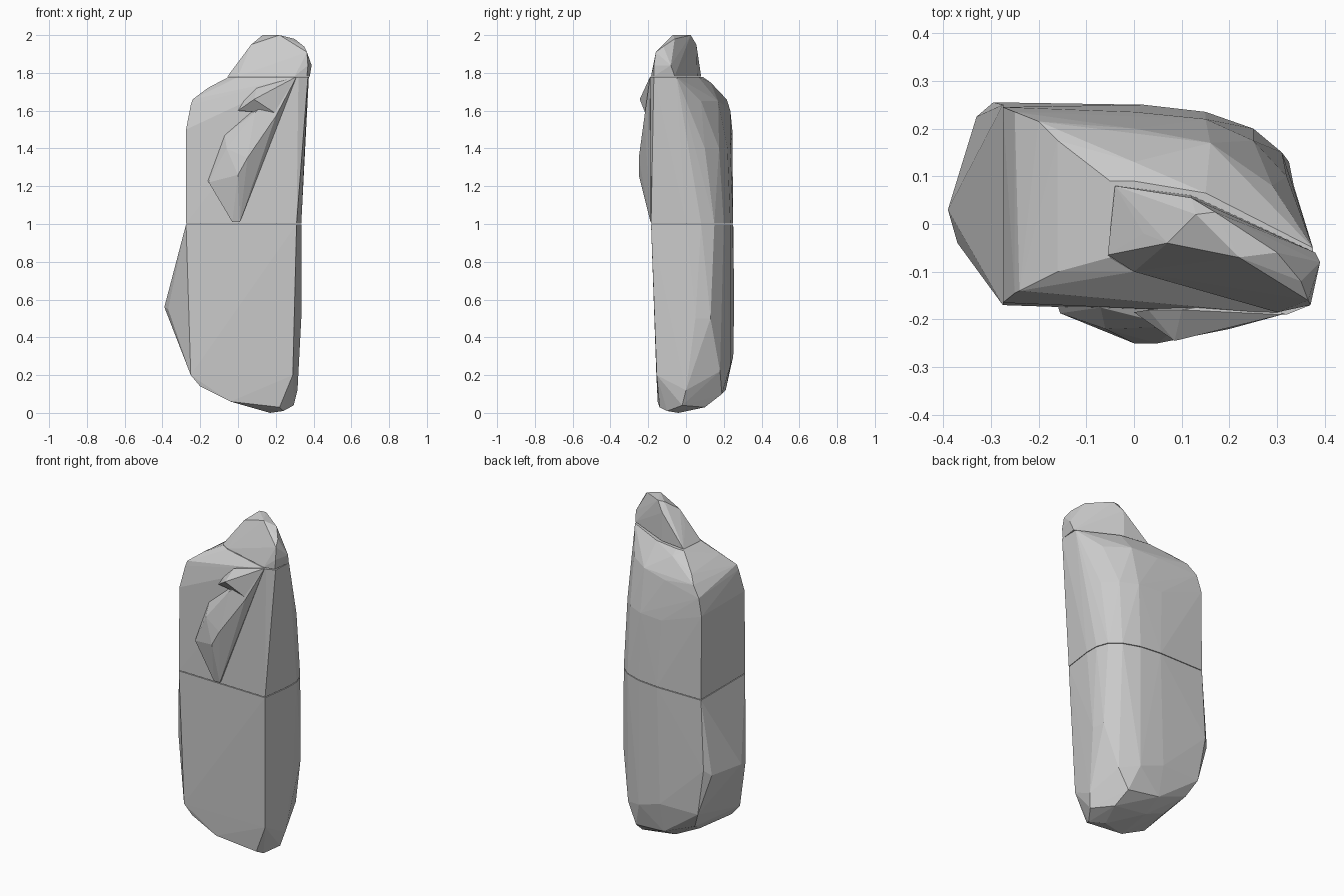
import bpy
import bmesh

# Remove the default object
default_object = bpy.data.objects.get("Cube")
if default_object:
    bpy.data.objects.remove(default_object, do_unlink=True)


def make_material(name, colour):
    """One plain colour, shown in the viewport and in a render."""
    material = bpy.data.materials.new(name)
    material.use_nodes = True
    material.diffuse_color = colour
    shader = material.node_tree.nodes["Principled BSDF"]
    shader.inputs["Base Color"].default_value = colour
    shader.inputs["Roughness"].default_value = 0.8
    return material


def at_height(outline, height):
    """Lift a flat outline of x, y pairs to one height."""
    return [(x, y, height) for x, y in outline]


def make_faceted_block(name, corners, material):
    """Wrap the corner points in a closed, flat-shaded convex shell."""
    mesh = bpy.data.meshes.new(name)
    shell = bmesh.new()
    for corner in corners:
        shell.verts.new(corner)
    shell.verts.ensure_lookup_table()
    hull = bmesh.ops.convex_hull(shell, input=shell.verts[:], use_existing_faces=False)

    # Drop the points that ended up inside the shell
    leftovers = set(hull["geom_interior"]) | set(hull["geom_unused"])
    loose = [item for item in leftovers if isinstance(item, bmesh.types.BMVert)]
    bmesh.ops.delete(shell, geom=loose, context="VERTS")
    bmesh.ops.recalc_face_normals(shell, faces=shell.faces[:])

    for face in shell.faces:
        face.smooth = False
    shell.to_mesh(mesh)
    shell.free()
    mesh.materials.append(material)
    block = bpy.data.objects.new(name, mesh)
    bpy.context.scene.collection.objects.link(block)
    return block


grey = make_material("plain grey", (0.6, 0.6, 0.6, 1.0))

# Outline shared by the lower and upper body where they meet
waist = [
    (-.275, -.17), (.31, -.185), (.335, 0), (.335, .08), (.31, .15),
    (.25, .2), (.15, .235), (.02, .25), (-.275, .25),
]

# Outline of the neck, under the head
neck = [
    (-.05, -.07), (.0, -.1), (.32, -.19), (.37, -.17),
    (.375, -.05), (.15, .065), (0, .09), (-.05, .09),
]

# Lower body: flat front, rounded base and a bulge on one side
front_edge = [
    (-.25, -.157, .2), (-.2, -.15, .14), (-.04, -.15, .06),
    (.22, -.14, .03), (.29, -.155, .2),
]
base = [
    (.17, -.04, 0), (.24, -.1, .01), (.295, -.02, .04), (.315, 0, .12),
    (.22, .1, .03), (0, .1, .06), (-.15, .08, .13), (.2, .19, .1),
    (0, .21, .12), (-.2, .2, .2), (.26, .18, .22), (.15, .235, .25),
    (0, .25, .3), (-.25, .245, .3),
]
bulge = [
    (-.39, .03, .56), (-.37, -.04, .55), (-.33, .225, .55), (-.295, .255, .58),
]
flank = [(.335, .05, .5), (.325, .13, .5)]
make_faceted_block(
    "lower_body", at_height(waist, .998) + front_edge + base + bulge + flank, grey)

# Upper body: shoulder slopes from the side up to the neck
shoulder = [
    (-.275, -.165, 1.5), (-.275, .245, 1.5), (-.25, -.145, 1.63),
    (-.24, -.14, 1.66), (-.25, .235, 1.6), (-.2, .215, 1.66),
    (-.16, -.1, 1.72), (-.16, .175, 1.7),
]
upper_back = [
    (0, .235, 1.4), (.15, .22, 1.4), (0, .2, 1.63), (.16, .17, 1.65),
    (.25, .175, 1.4), (.32, .1, 1.4), (0, .13, 1.75), (.29, .08, 1.65),
]
make_faceted_block(
    "upper_body",
    at_height(waist, 1.002) + at_height(neck, 1.778) + shoulder + upper_back, grey)

# Head: wedge with a rounded crest leaning to one side
crest = [
    (.02, -.02, 1.88), (.07, -.04, 1.95), (.13, .02, 2), (.17, .025, 2),
    (.22, -.07, 2), (.3, -.06, 1.98), (.35, -.12, 1.94), (.365, -.16, 1.91),
    (.39, -.08, 1.84), (.37, -.17, 1.84), (.12, .055, 1.95),
]
head_base = [
    (-.055, -.065), (0, -.1), (.3, -.185), (.365, -.17),
    (.38, -.06), (.12, .06), (0, .075), (-.04, .08),
]
make_faceted_block("head", at_height(head_base, 1.782) + crest, grey)

# Long front fold running from the neck down to the waist
long_fold = [
    (.31, -.19, 1.78), (.3, -.15, 1.76), (.01, -.17, 1.01), (.01, -.188, 1.01),
    (-.03, -.187, 1.01), (-.16, -.17, 1.23), (-.155, -.187, 1.22),
    (-.07, -.175, 1.47), (.08, -.18, 1.6), (.09, -.215, 1.59),
    (.2, -.22, 1.57), (0, -.25, 1.26), (.05, -.25, 1.35), (-.06, -.22, 1.4),
]
make_faceted_block("long_fold", long_fold, grey)

# Short front fold sitting above it
short_fold = [
    (.31, -.19, 1.78), (.28, -.15, 1.77), (0, -.185, 1.6), (.03, -.18, 1.65),
    (.1, -.18, 1.72), (.085, -.245, 1.66), (.2, -.215, 1.585), (.18, -.17, 1.585),
]
make_faceted_block("short_fold", short_fold, grey)
